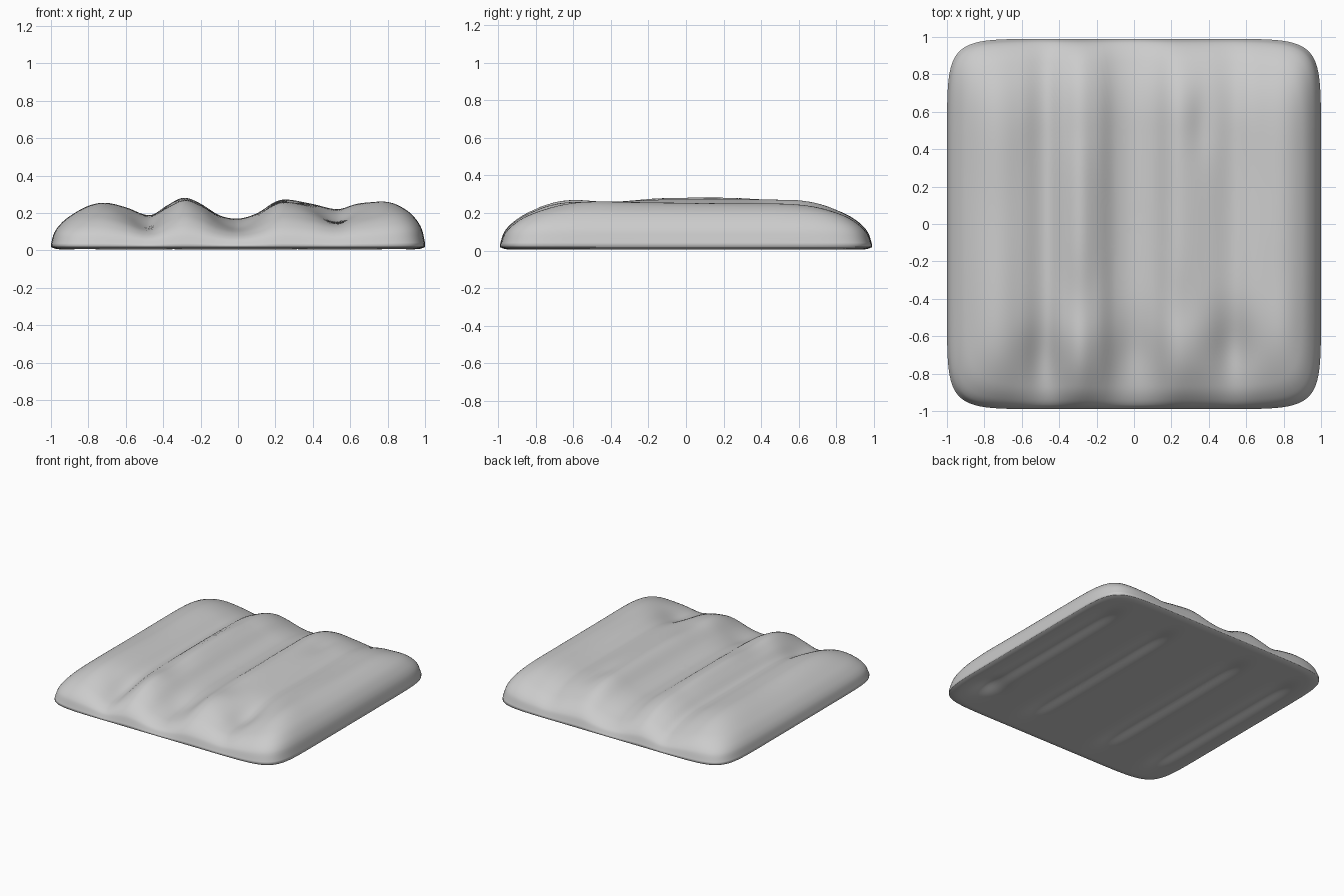
import bpy, bmesh, math

if "Cube" in bpy.data.objects:
    bpy.data.objects.remove(bpy.data.objects["Cube"])

# ridge heights across the width, and edge rounding against distance from the rim
RIDGES = [(-1, .27), (-.75, .27), (-.6, .232), (-.47, .188), (-.38, .24), (-.29, .282),
          (-.2, .25), (-.1, .188), (0, .17), (.1, .198), (.2, .26), (.26, .272), (.4, .248),
          (.53, .222), (.63, .25), (.73, .268), (.87, .31), (1, .34)]
EDGE = [(0, .06), (.015, .28), (.05, .48), (.1, .65), (.2, .87), (.3, .98), (.42, 1), (1, 1)]
# soft local dents and bumps: x, y, width x, width y, amount
DENTS = [(.53, -.68, .14, .2, -.06), (.8, -.55, .13, .2, .01), (-.5, -.75, .12, .2, -.045),
         (0, -.72, .14, .2, -.04), (-.29, -.4, .1, .2, -.022), (-.29, .6, .1, .25, -.018),
         (.36, .55, .07, .2, -.018), (-.75, .1, .15, .35, -.012), (.65, .3, .15, .4, -.012),
         (.25, -.45, .1, .2, -.015)]
GROOVES = [-.8, -.34, .33, .81]


def spline(pts, x):
    x = min(max(x, pts[0][0]), pts[-1][0])
    n = len(pts)
    i = next(k for k in range(n - 1) if x <= pts[k + 1][0])

    def slope(k):
        a, b = pts[max(k - 1, 0)], pts[min(k + 1, n - 1)]
        return (b[1] - a[1]) / (b[0] - a[0])
    (x0, y0), (x1, y1) = pts[i], pts[i + 1]
    h = x1 - x0
    t = (x - x0) / h
    return (y0 * (1 + 2 * t) * (1 - t) ** 2 + slope(i) * h * t * (1 - t) ** 2
            + y1 * t * t * (3 - 2 * t) + slope(i + 1) * h * t * t * (t - 1))


def top(x, y, r):
    z = spline(RIDGES, x)
    for cx, cy, wx, wy, a in DENTS:
        z += a * math.exp(-((x - cx) / wx) ** 2 - ((y - cy) / wy) ** 2)
    # front and back edges fall away more gently than the sides
    w = y ** 8 / (x ** 8 + y ** 8 + 1e-9)
    return .02 + (z - .02) * spline(EDGE, (1 - r) * (1 - .2 * w))


def bottom(x, y, r):
    g = sum(math.exp(-((x - c) / .07) ** 2) for c in GROOVES)
    fade = 1 / (1 + math.exp((abs(y) - .72) * 18))
    rim = .012 * max(0, (r - .95) / .05) ** 2
    bump = .02 * math.exp(-((x - .8) / .1) ** 2 - ((y + .65) / .12) ** 2)
    return .006 + rim + .028 * g * fade + bump


N, RINGS = 240, 64
# directions spread evenly round a square
dirs = []
for side in range(4):
    for k in range(N // 4):
        u = -1 + 8 * k / N
        dirs.append([(u, -1), (1, u), (-u, 1), (-1, -u)][side])


def plan(r, d):
    n = 4 + 6 * r ** 3
    s = r / (abs(d[0]) ** n + abs(d[1]) ** n) ** (1 / n)
    return d[0] * s, d[1] * s * .99


bm = bmesh.new()


def surface_rings(height):
    rings = []
    for i in range(1, RINGS + 1):
        r = 1 - (1 - i / RINGS) ** 1.7
        ring = []
        for d in dirs:
            x, y = plan(r, d)
            ring.append(bm.verts.new((x, y, height(x, y, r))))
        rings.append(ring)
    centre = bm.verts.new((0, 0, height(0, 0, 0)))
    for j in range(N):
        k = (j + 1) % N
        bm.faces.new((centre, rings[0][j], rings[0][k]))
        for a, b in zip(rings, rings[1:]):
            bm.faces.new((a[j], b[j], b[k], a[k]))
    return rings[-1]


# padded top, grooved underside, joined along the rim
upper = surface_rings(top)
lower = surface_rings(bottom)
for j in range(N):
    k = (j + 1) % N
    bm.faces.new((upper[j], lower[j], lower[k], upper[k]))
bmesh.ops.recalc_face_normals(bm, faces=bm.faces)
for f in bm.faces:
    f.smooth = True

mesh = bpy.data.meshes.new("ridged_cushion")
bm.to_mesh(mesh)
bm.free()
cushion = bpy.data.objects.new("ridged_cushion", mesh)
bpy.context.collection.objects.link(cushion)
